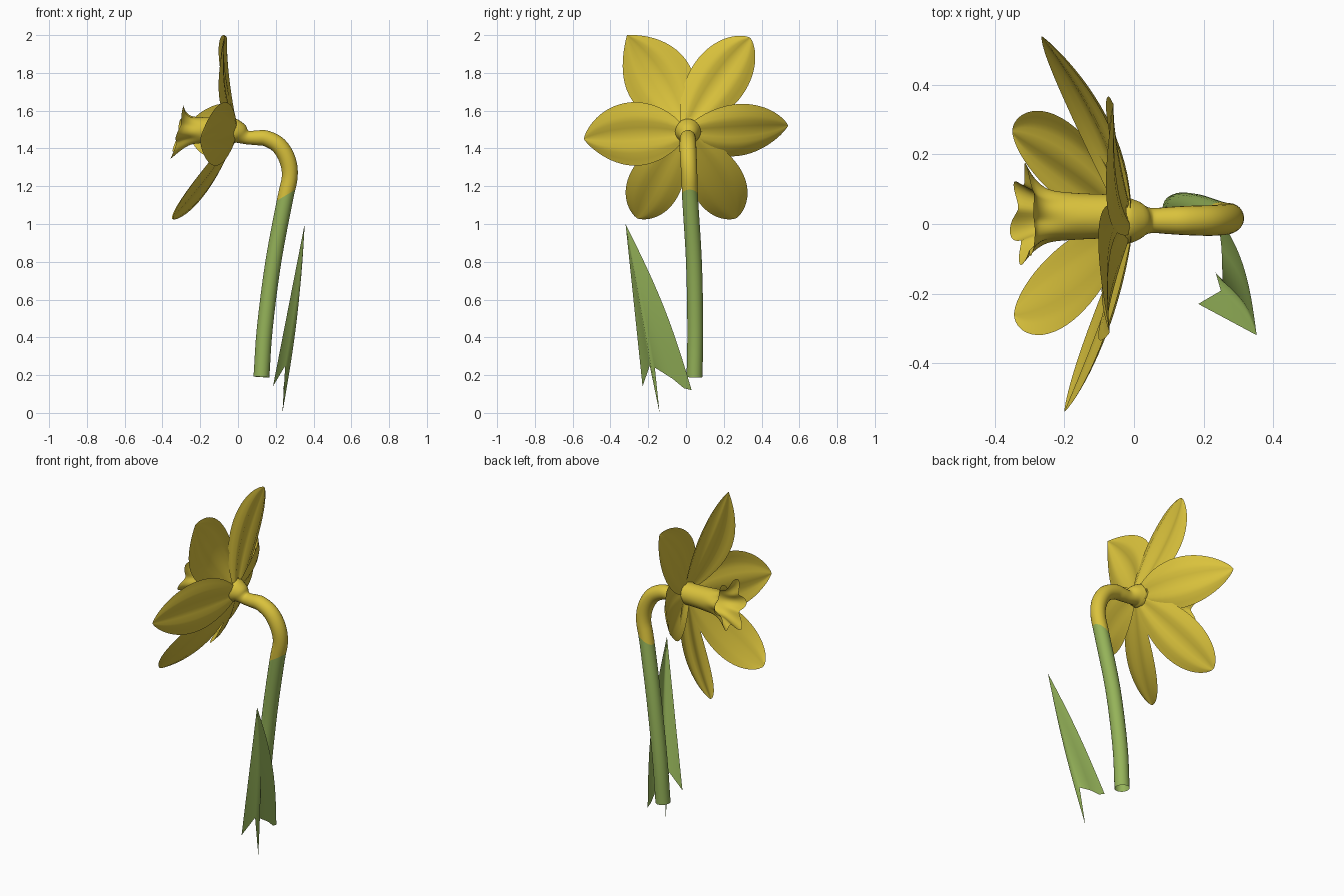
import bpy, bmesh, math
from mathutils import Vector as V

if "Cube" in bpy.data.objects:
    bpy.data.objects.remove(bpy.data.objects["Cube"])


def material(name, rgb):
    m = bpy.data.materials.new(name)
    m.diffuse_color = (*rgb, 1)
    m.use_nodes = True
    m.node_tree.nodes["Principled BSDF"].inputs["Base Color"].default_value = m.diffuse_color
    return m


YELLOW = material("petal yellow", (0.70, 0.54, 0.045))
GREEN = material("stem green", (0.30, 0.45, 0.10))


def grid_object(name, rows, mats, closed=False, face_x=False):
    """Skin a list of point rows into a smooth surface."""
    bm = bmesh.new()
    vs = [[bm.verts.new(p) for p in r] for r in rows]
    n = len(rows[0])
    for a, b in zip(vs, vs[1:]):
        for j in range(n if closed else n - 1):
            k = (j + 1) % n
            bm.faces.new((a[j], a[k], b[k], b[j]))
    bmesh.ops.remove_doubles(bm, verts=bm.verts, dist=0.0004)
    bmesh.ops.recalc_face_normals(bm, faces=bm.faces)
    if face_x and sum(f.normal.x * f.calc_area() for f in bm.faces) < 0:
        bmesh.ops.reverse_faces(bm, faces=bm.faces)
    for f in bm.faces:
        f.smooth = True
    me = bpy.data.meshes.new(name)
    bm.to_mesh(me)
    bm.free()
    for m in mats:
        me.materials.append(m)
    ob = bpy.data.objects.new(name, me)
    bpy.context.collection.objects.link(ob)
    return ob


def spline(pts, steps):
    """Catmull-Rom through points of any dimension."""
    pts = [V(p) for p in pts]
    ext = [2 * pts[0] - pts[1]] + pts + [2 * pts[-1] - pts[-2]]
    out = []
    for i in range(len(pts) - 1):
        a, b, c, d = ext[i:i + 4]
        for s in range(steps):
            t = s / steps
            out.append(0.5 * (2 * b + (c - a) * t + (2 * a - 5 * b + 4 * c - d) * t * t
                              + (3 * b - a - 3 * c + d) * t ** 3))
    return out + [pts[-1]]


# Stem, bent neck and collar: one tube of changing radius (x, y, z, r)
path = spline([(0.124, 0.045, 0.19, 0.042), (0.142, 0.049, 0.45, 0.042),
               (0.187, 0.042, 0.80, 0.042), (0.249, 0.022, 1.13, 0.042),
               (0.274, 0.018, 1.25, 0.042), (0.262, 0.013, 1.34, 0.044),
               (0.217, 0.010, 1.415, 0.044), (0.150, 0.010, 1.453, 0.042),
               (0.100, 0.010, 1.456, 0.039), (0.055, 0.010, 1.457, 0.036),
               (0.030, 0.010, 1.465, 0.042), (0.005, 0.010, 1.480, 0.058),
               (-0.025, 0.010, 1.490, 0.068), (-0.050, 0.015, 1.495, 0.060)], 4)
rows = []
for i, p in enumerate(path):
    t = (path[min(i + 1, len(path) - 1)] - path[max(i - 1, 0)]).to_3d().normalized()
    side = V((0, 1, 0))
    up = side.cross(t).normalized()
    side = t.cross(up)
    rows.append([p.to_3d() + p.w * (math.cos(a) * side + math.sin(a) * up)
                 for a in (2 * math.pi * k / 24 for k in range(24))])
stem = grid_object("stem", rows, [GREEN, YELLOW], closed=True)

# Cut the tube along a slanted line and colour the upper part yellow
bm = bmesh.new()
bm.from_mesh(stem.data)
co, no = V((0.25, 0, 1.15)), V((-0.6, 0, 1)).normalized()
bmesh.ops.bisect_plane(bm, geom=bm.verts[:] + bm.edges[:] + bm.faces[:],
                       plane_co=co, plane_no=no)
for f in bm.faces:
    c = f.calc_center_median()
    f.material_index = int((c - co).dot(no) > 0 or c.z > 1.3)
bm.to_mesh(stem.data)
bm.free()


def petal(name, base, mid, tip, width, a, b, normal, cup, wave=0.0):
    """Curved petal: centre line through three points, t^a (1-t)^b outline."""
    base, mid, tip, normal = V(base), V(mid), V(tip), V(normal)
    peak = max((k / 50 + .06) ** a * (1 - k / 50) ** b for k in range(51))
    rows, n = [], 22
    for i in range(n + 1):
        t = math.sin(math.pi / 2 * i / n)
        p = base * (1 - t) * (1 - 2 * t) + mid * 4 * t * (1 - t) + tip * t * (2 * t - 1)
        tan = (base * (4 * t - 3) + mid * (4 - 8 * t) + tip * (4 * t - 1)).normalized()
        w_dir = tan.cross(normal).normalized()
        nor = w_dir.cross(tan)
        w = width * (t + .06) ** a * (1 - t) ** b / peak
        row = []
        for j in range(11):
            s = j / 5 - 1
            lift = w * (cup * s * s + wave * math.cos(2 * math.pi * s))
            row.append(p + w_dir * w * s + nor * lift)
        rows.append(row)
    return grid_object(name, rows, [YELLOW], face_x=True)


# Six petals around the flower, which faces -x
petal("petal_upper_left", (-.005, 0, 1.50), (-.075, -.138, 1.755), (-.07, -.312, 2.0),
      .178, 1.1, .95, (-1, 0, 0), .06, .07)
petal("petal_upper_right", (-.005, 0, 1.50), (-.055, .160, 1.75), (-.06, .340, 1.985),
      .152, .9, .68, (-1, 0, 0), .06, .07)
petal("petal_right", (-.015, .02, 1.49), (-.095, .285, 1.49), (-.265, .54, 1.52),
      .145, .8, .75, (-1, 0, .3), .12, .05)
petal("petal_left", (-.01, -.02, 1.48), (-.09, -.285, 1.475), (-.20, -.54, 1.45),
      .170, .8, .78, (-1, 0, .12), .0, .05)
petal("petal_lower_right", (-.02, .02, 1.46), (-.165, .165, 1.225), (-.35, .265, 1.03),
      .14, .8, .62, (-1, -.3, .5), .04, .04)
petal("petal_lower_left", (-.02, -.02, 1.46), (-.165, -.160, 1.225), (-.345, -.258, 1.03),
      .14, .8, .62, (-1, .3, .5), .04, .04)

# Trumpet: tube along -x with a ruffled, tilted lip (x, radius, ruffle)
profile = spline([(-.02, .062, 0), (-.10, .064, 0), (-.18, .068, 0), (-.245, .074, .004),
                  (-.285, .094, .013), (-.315, .125, .025)], 4)
rows = []
for x, r, ruf in profile:
    row = []
    for k in range(72):
        a = 2 * math.pi * k / 72
        wave = math.cos(6 * a - 1.2) + .35 * math.sin(3 * a + .5)
        rr = r + ruf * wave
        flare = ruf / .025
        row.append((x + flare * (.24 * rr * math.sin(a) - .006 * math.sin(6 * a)),
                    .022 + rr * math.cos(a), 1.497 + rr * math.sin(a)))
    rows.append(row)
grid_object("trumpet", rows, [YELLOW], closed=True)

# Folded leaf: lines fanned from the tip to a torn lower edge
tip = V((.353, -.32, 1.0))
foot = [(.185, -.23, .14), (.250, -.192, .25), (.235, -.14, 0), (.255, -.165, .24),
        (.252, -.07, .18), (.245, -.01, .13), (.238, .03, .12)]
rows = []
for i in range(13):
    t = i / 12
    bulge = math.sin(math.pi * t)
    row = []
    for j, f in enumerate(foot):
        p = tip.lerp(V(f), t)
        p.y += .028 * bulge * max(0, j - 2) / 4
        p.x += .018 * bulge * min(1, j / 2)
        row.append(p)
    rows.append(row)
grid_object("leaf", rows, [GREEN], face_x=True)
